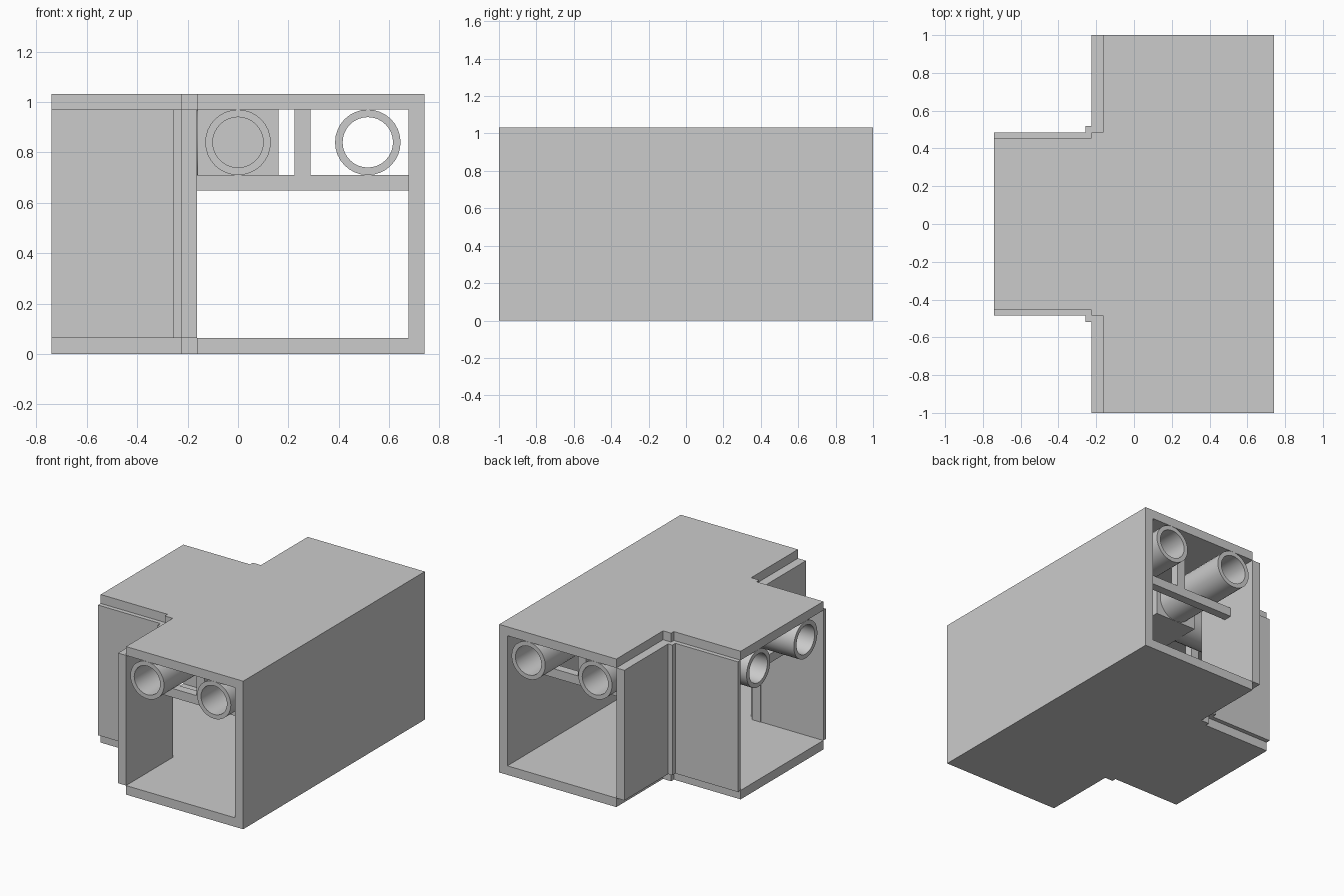
import bpy, bmesh, math
from mathutils import Matrix

if "Cube" in bpy.data.objects:
    bpy.data.objects.remove(bpy.data.objects["Cube"])

X0, X1 = -0.74, 0.74      # branch mouth, outer face of the closed side
XO, XI = -0.225, -0.163   # outer and inner face of the branch-side wall
T, ZC, H = 0.063, 0.97, 1.032
YI, YO = 0.455, 0.485     # branch slab edge and branch wall outer face
ZP, R, RI = 0.84, 0.13, 0.1
PY = 0.26                 # branch pipe offset


def finish(name, bm):
    bmesh.ops.recalc_face_normals(bm, faces=bm.faces)
    me = bpy.data.meshes.new(name)
    bm.to_mesh(me)
    bm.free()
    ob = bpy.data.objects.new(name, me)
    bpy.context.collection.objects.link(ob)
    return ob


def box(name, x, y, z):
    bm = bmesh.new()
    bmesh.ops.create_cube(bm, size=1)
    for v in bm.verts:
        v.co = [a + (b - a) * (c + 0.5) for (a, b), c in zip((x, y, z), v.co)]
    return finish(name, bm)


def slab(name, z0, z1):
    half = [(X1, 1), (XI, 1), (XI, YO), (XO, YO), (XO, YI), (X0, YI)]
    pts = half + [(x, -y) for x, y in reversed(half)]
    bm = bmesh.new()
    f = bm.faces.new([bm.verts.new((x, y, z0)) for x, y in pts])
    ext = bmesh.ops.extrude_face_region(bm, geom=[f])["geom"]
    bmesh.ops.translate(bm, vec=(0, 0, z1 - z0),
                        verts=[v for v in ext if isinstance(v, bmesh.types.BMVert)])
    return finish(name, bm)


def pipe(name, start, length, axis, n=32):
    # hollow tube, spun from a rectangular wall section
    bm = bmesh.new()
    rings = []
    for r, h in ((R, 0), (R, length), (RI, length), (RI, 0)):
        rings.append([bm.verts.new((r * math.cos(2 * math.pi * i / n),
                                    r * math.sin(2 * math.pi * i / n), h)) for i in range(n)])
    for a, b in zip(rings, rings[1:] + rings[:1]):
        for i in range(n):
            j = (i + 1) % n
            bm.faces.new((a[i], a[j], b[j], b[i]))
    rot = Matrix.Rotation(-math.pi / 2, 4, 'X') if axis == 'Y' else Matrix.Rotation(math.pi / 2, 4, 'Y')
    bm.transform(Matrix.Translation(start) @ rot)
    ob = finish(name, bm)
    bpy.ops.object.select_all(action='DESELECT')
    ob.select_set(True)
    bpy.context.view_layer.objects.active = ob
    bpy.ops.object.shade_smooth_by_angle(angle=math.radians(30))
    return ob


# Floor, ceiling and closed side wall
slab("floor", 0, T)
slab("ceiling", ZC, H)
box("side_wall", (X1 - T, X1), (-1, 1), (T, ZC))

# Parts mirrored across the branch
for s, side in ((-1, "front"), (1, "back")):
    def ys(a, b):
        return sorted((s * a, s * b))
    box(side + "_corridor_wall", (XO, XI), ys(YO, 1), (T, ZC))
    box(side + "_branch_wall", (X0, XO), ys(YI, YO), (T, ZC))
    box(side + "_corner_column", (-0.258, -0.193), ys(0.452, 0.518), (T, ZC))
    # Pipe rack
    box(side + "_rack_beam", (XI, X1 - T), ys(0.72, 0.78), (0.648, 0.71))
    box(side + "_rack_post", (0.225, 0.287), ys(0.72, 0.78), (0.71, ZC))
    # Pipe turning into the branch through a junction box
    box(side + "_pipe_junction", (-0.16, 0.16), ys(PY - 0.16, PY + 0.16), (0.71, ZC))
    y = ys(PY + 0.16, 1)
    pipe(side + "_corridor_pipe", (0, y[0], ZP), y[1] - y[0], 'Y')
    pipe(side + "_branch_pipe", (X0, s * PY, ZP), -0.16 - X0, 'X')

# Branch pipe rack and straight-through pipe
box("branch_rack_beam", (-0.52, -0.46), (-YI, YI), (0.648, 0.71))
box("branch_rack_post", (-0.52, -0.46), (-0.031, 0.031), (0.71, ZC))
pipe("straight_pipe", (0.515, -1, ZP), 2, 'Y')
